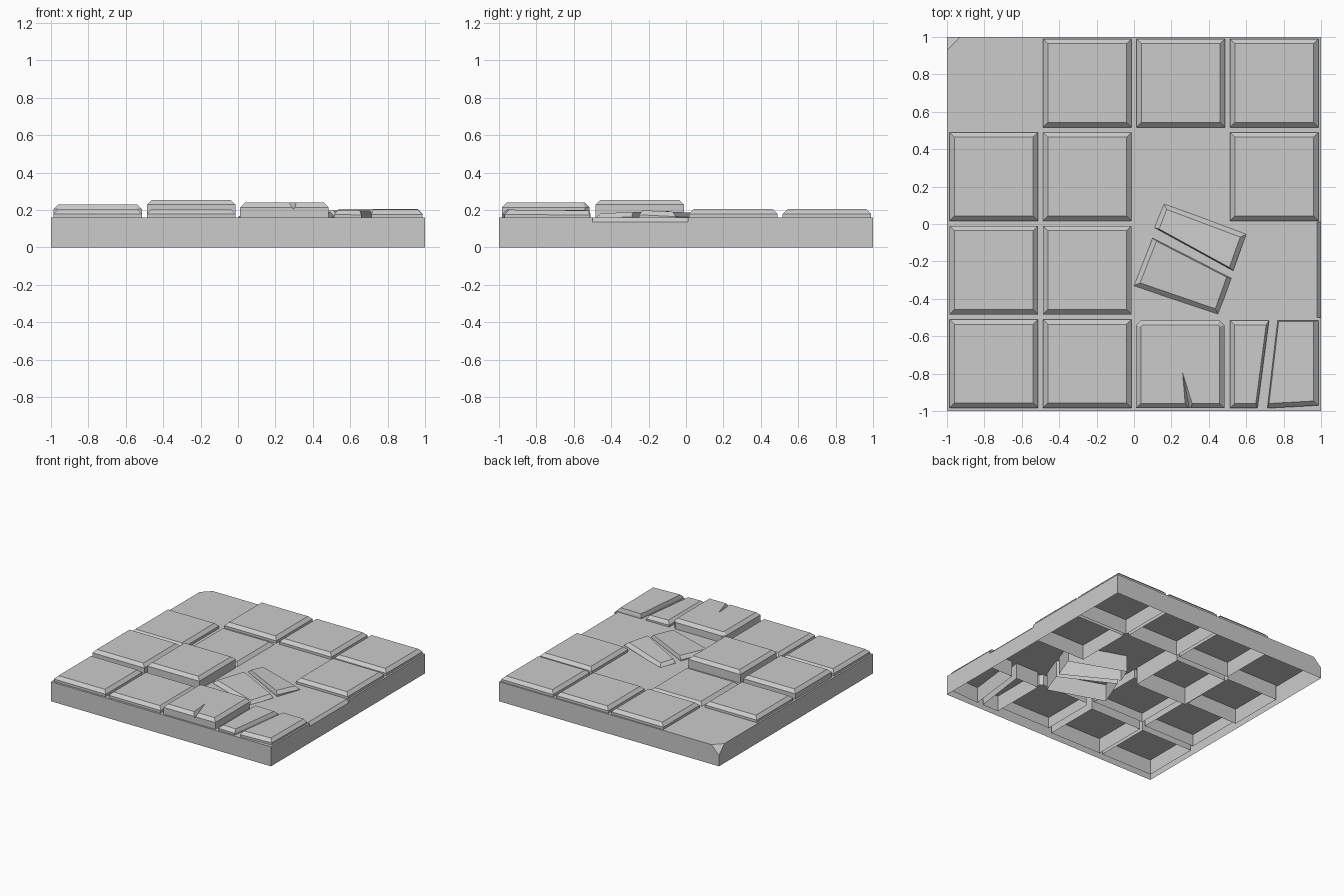
import bpy, bmesh, math
from mathutils import Vector

if "Cube" in bpy.data.objects:
    bpy.data.objects.remove(bpy.data.objects["Cube"])

BASE_TOP = 0.16
BEVEL = 0.025


def make_object(name, bm):
    bmesh.ops.recalc_face_normals(bm, faces=bm.faces)
    me = bpy.data.meshes.new(name)
    bm.to_mesh(me)
    bm.free()
    ob = bpy.data.objects.new(name, me)
    bpy.context.collection.objects.link(ob)
    return ob


def hull(name, points):
    bm = bmesh.new()
    for p in points:
        bm.verts.new(p)
    bmesh.ops.convex_hull(bm, input=bm.verts)
    return make_object(name, bm)


def cut(ob, cutter):
    mod = ob.modifiers.new("cut", 'BOOLEAN')
    mod.operation = 'DIFFERENCE'
    mod.solver = 'EXACT'
    mod.object = cutter
    bpy.context.view_layer.objects.active = ob
    bpy.ops.object.modifier_apply(modifier=mod.name)
    bpy.data.objects.remove(cutter)


def open_bottom(ob):
    bm = bmesh.new()
    bm.from_mesh(ob.data)
    low = min(v.co.z for v in bm.verts)
    faces = [f for f in bm.faces if all(v.co.z < low + 1e-4 for v in f.verts)]
    bmesh.ops.delete(bm, geom=faces, context='FACES')
    bm.to_mesh(ob.data)
    bm.free()


def inset(pts, widths):
    # Offset every edge of a counter-clockwise outline inward
    n, lines, out = len(pts), [], []
    for i in range(n):
        a, b = Vector(pts[i]), Vector(pts[(i + 1) % n])
        d = (b - a).normalized()
        lines.append((a + Vector((-d.y, d.x)) * widths[i], d))
    for i in range(n):
        (p, d), (q, e) = lines[i - 1], lines[i]
        t = (q - p).cross(e) / d.cross(e)
        out.append(p + d * t)
    return out


def slab(name, pts, top, widths=None, tilt=(0, 0), depth=0.17):
    widths = widths or [BEVEL] * len(pts)
    c = sum((Vector(p) for p in pts), Vector((0, 0))) / len(pts)

    def lift(p):
        return top + tilt[0] * (p[0] - c.x) + tilt[1] * (p[1] - c.y)
    rings = [[(p[0], p[1], top - depth) for p in pts],
             [(p[0], p[1], lift(p) - BEVEL) for p in pts],
             [(p[0], p[1], lift(p)) for p in inset(pts, widths)]]
    bm = bmesh.new()
    vs = [[bm.verts.new(p) for p in ring] for ring in rings]
    n = len(pts)
    for lo, hi in zip(vs, vs[1:]):
        for i in range(n):
            bm.faces.new((lo[i], lo[(i + 1) % n], hi[(i + 1) % n], hi[i]))
    bm.faces.new(vs[0])
    bm.faces.new(vs[-1])
    return make_object(name, bm)


# Base: shallow shell with one clipped corner and a chipped edge
bm = bmesh.new()
bmesh.ops.create_cube(bm, size=1)
for v in bm.verts:
    v.co = (v.co.x * 2, v.co.y * 2, (v.co.z + 0.5) * BASE_TOP)
res = bmesh.ops.bisect_plane(
    bm, geom=bm.verts[:] + bm.edges[:] + bm.faces[:],
    plane_co=(-0.93, 1, BASE_TOP),
    plane_no=Vector((-1 / 0.07, 1 / 0.07, 1 / 0.07)).normalized(), clear_outer=True)
bmesh.ops.holes_fill(bm, edges=[e for e in bm.edges if e.is_boundary])
base = make_object("base", bm)
cut(base, hull("edge_chip", [(x, y, z) for y in (-0.5, 0.01)
                             for x, z in ((0.96, 0.18), (1.02, 0.115), (1.02, 0.18))]))
open_bottom(base)

# Whole tiles: (column, row) -> top height
heights = {(0, 0): 0.205, (1, 0): 0.205,
           (0, 1): 0.23, (1, 1): 0.255,
           (0, 2): 0.205, (1, 2): 0.185, (3, 2): 0.205,
           (1, 3): 0.205, (2, 3): 0.205, (3, 3): 0.205}
H = 0.236
for (i, j), top in heights.items():
    x, y = -0.75 + 0.5 * i, -0.75 + 0.5 * j + 0.003
    pts = [(x - H, y - H), (x + H, y - H), (x + H, y + H), (x - H, y + H)]
    open_bottom(slab(f"tile_{i}_{j}", pts, top))

# Chipped tile with clipped back corners and a wedge crack
chipped = slab("chipped_tile", [(0.012, -0.985), (0.483, -0.985), (0.483, -0.54), (0.458, -0.515),
                                (0.037, -0.515), (0.012, -0.54)], 0.24)
cut(chipped, hull("crack_wedge", [(0.265, -1.0, 0.26), (0.335, -1.0, 0.26),
                                  (0.30, -1.0, 0.20), (0.255, -0.77, 0.245)]))
open_bottom(chipped)

# Split tile at the front right corner
B, C = BEVEL, 0.006
open_bottom(slab("split_tile_left", [(0.513, -0.985), (0.66, -0.985), (0.722, -0.515), (0.513, -0.515)],
                 0.20, [B, 0.012, B, B], (-0.02, 0)))
open_bottom(slab("split_tile_right", [(0.713, -0.985), (0.986, -0.97), (0.986, -0.515), (0.768, -0.515)],
                 0.20, [B, B, C, C], (0, -0.01)))

# Loose broken tile, turned and sunk into the base
open_bottom(slab("broken_tile_back", [(0.16, 0.11), (0.11, -0.02), (0.53, -0.25), (0.60, -0.055)],
                 0.19, [B, C, B, B], (0.0, -0.05)))
open_bottom(slab("broken_tile_front", [(0.10, -0.075), (0.0, -0.33), (0.45, -0.485), (0.52, -0.29)],
                 0.188, [B, B, B, C], (0.0, 0.03)))
